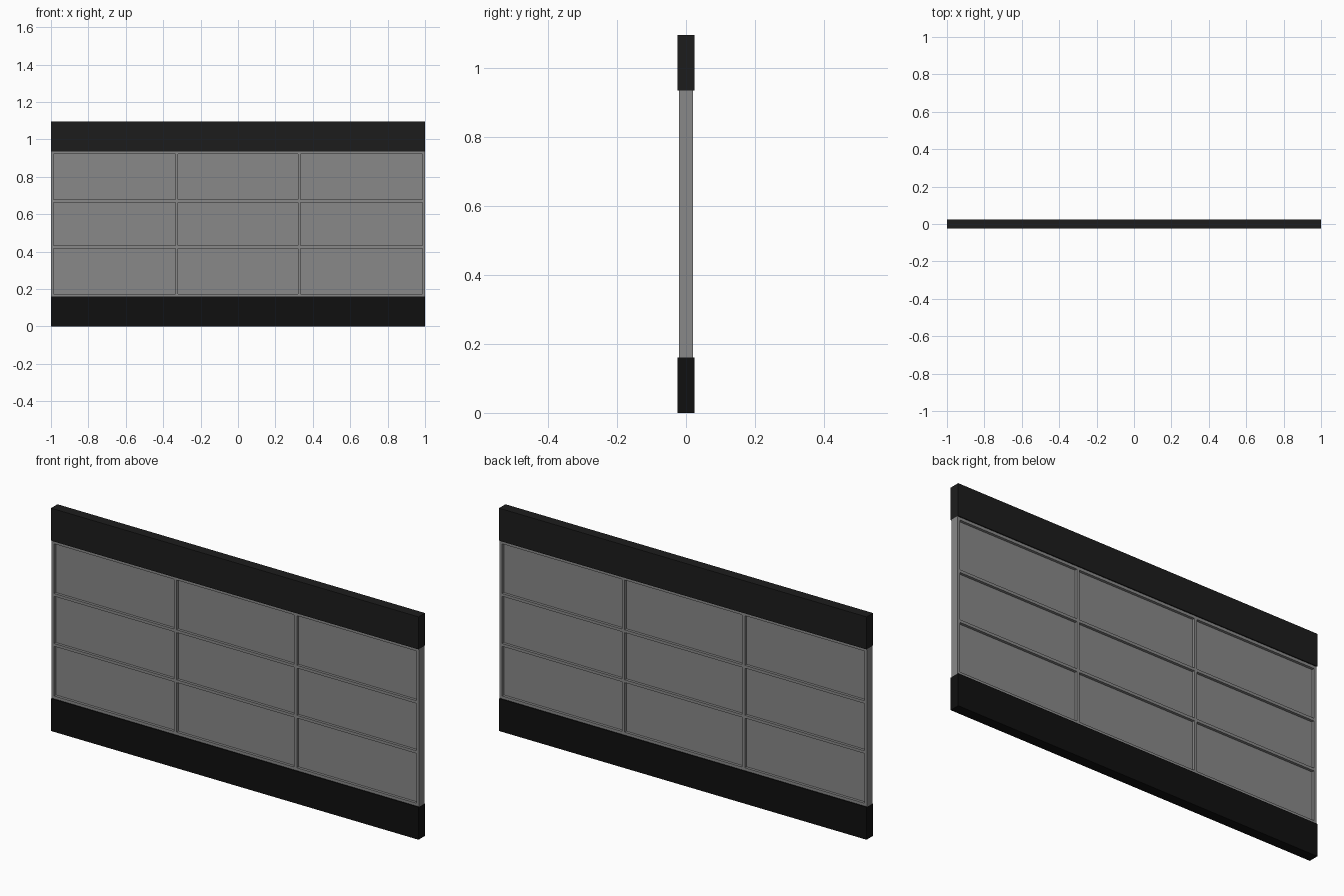
import bpy

if "Cube" in bpy.data.objects:
    bpy.data.objects.remove(bpy.data.objects["Cube"])

TOP = 1.096          # overall height
BAND = 0.16          # height of the dark rails
FRAME_Y = 0.04       # full depth of the glazing frame
BAR = 0.014          # bar width


def material(name, value):
    m = bpy.data.materials.new(name)
    m.diffuse_color = (value, value, value, 1)
    m.use_nodes = True
    m.node_tree.nodes["Principled BSDF"].inputs["Base Color"].default_value = m.diffuse_color
    return m


def box(name, x, y, z, mat):
    """Box from (min, max) ranges on x and z, and full depth y centred on 0."""
    bpy.ops.mesh.primitive_cube_add(
        size=1, location=((x[0] + x[1]) / 2, 0, (z[0] + z[1]) / 2))
    o = bpy.context.object
    o.name = name
    o.scale = (x[1] - x[0], y, z[1] - z[0])
    bpy.ops.object.transform_apply(location=False, rotation=False, scale=True)
    o.data.materials.append(mat)
    return o


upper_dark = material("upper_dark", 0.012)
lower_dark = material("lower_dark", 0.005)
grey = material("panel_grey", 0.25)

# Dark rails at top and bottom
box("bottom_rail", (-1, 1), 0.05, (0, BAND), lower_dark)
box("top_rail", (-1, 1), 0.05, (TOP - BAND, TOP), upper_dark)

# Frame bars: four uprights and, between them, four crossbars per column
z0, z1 = BAND, TOP - BAND
h = BAR / 2
xs = [-1 + h, -0.327, 0.327, 1 - h]
zs = [z0 + h, 0.425, 0.671, z1 - h]
for i, x in enumerate(xs):
    box(f"upright_{i}", (x - h, x + h), FRAME_Y, (z0, z1), grey)
for i in range(3):
    left, right = xs[i] + h, xs[i + 1] - h
    for j, z in enumerate(zs):
        box(f"crossbar_{i}_{j}", (left, right), FRAME_Y, (z - h, z + h), grey)
    # Recessed panes filling the openings
    for j in range(3):
        box(f"pane_{i}_{j}", (left, right), 0.014,
            (zs[j] + h, zs[j + 1] - h), grey)
